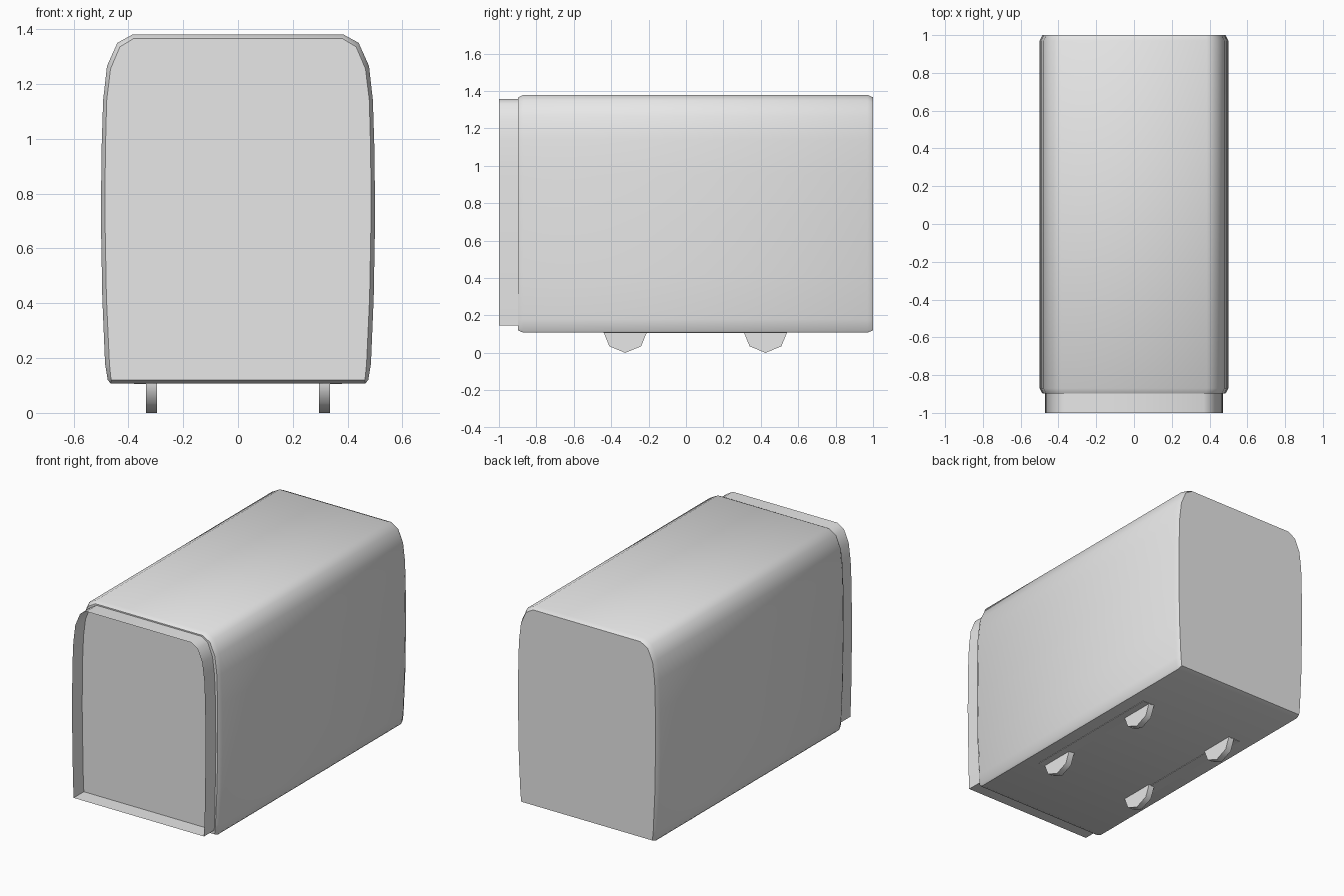
import bpy
import bmesh
from math import radians, pi
from mathutils import Matrix

cube = bpy.data.objects.get("Cube")
if cube:
    bpy.data.objects.remove(cube, do_unlink=True)

# One plain grey for everything
grey = bpy.data.materials.new("plain_grey")
grey.use_nodes = True
COLOUR = (0.8, 0.8, 0.8, 1)
grey.diffuse_color = COLOUR
grey.node_tree.nodes["Principled BSDF"].inputs["Base Color"].default_value = COLOUR

# Right half of each cross-section, from the floor up to the roof
BODY = [(0.465, 0.108), (0.475, 0.12), (0.485, 0.18), (0.495, 0.42), (0.5, 0.7),
        (0.498, 0.95), (0.492, 1.14), (0.478, 1.265), (0.44, 1.35), (0.385, 1.38)]
CAP = [(0.462, 0.12), (0.464, 0.13), (0.469, 0.18), (0.48, 0.42), (0.485, 0.7),
       (0.484, 0.95), (0.479, 1.14), (0.465, 1.255), (0.431, 1.335), (0.38, 1.366)]
GANGWAY = [(0.46, 0.145), (0.465, 0.27), (0.472, 0.7), (0.468, 1.0),
           (0.462, 1.14), (0.448, 1.25), (0.415, 1.33), (0.37, 1.358)]


def finish(name, bm, angle):
    bmesh.ops.recalc_face_normals(bm, faces=bm.faces)
    mesh = bpy.data.meshes.new(name)
    bm.to_mesh(mesh)
    bm.free()
    mesh.materials.append(grey)
    obj = bpy.data.objects.new(name, mesh)
    bpy.context.collection.objects.link(obj)
    bpy.ops.object.select_all(action='DESELECT')
    obj.select_set(True)
    bpy.context.view_layer.objects.active = obj
    bpy.ops.object.shade_smooth_by_angle(angle=radians(angle))
    return obj


def loft(name, sections, capped, angle=50):
    """Skin mirrored half profiles placed along y."""
    bm = bmesh.new()
    rings = []
    for half, y in sections:
        loop = half + [(-x, z) for x, z in reversed(half)]
        rings.append([bm.verts.new((x, y, z)) for x, z in loop])
    for a, b in zip(rings, rings[1:]):
        for i in range(len(a)):
            j = (i + 1) % len(a)
            bm.faces.new((a[i], a[j], b[j], b[i]))
    if capped:
        bm.faces.new(rings[0])
        bm.faces.new(rings[-1])
    return finish(name, bm, angle)


# Long car body with chamfered ends
loft("car_body", [(CAP, -0.897), (BODY, -0.87), (BODY, 0.97), (CAP, 1.0)], True)

# Open gangway sleeve at the front
loft("gangway_sleeve", [(GANGWAY, -1.0), (GANGWAY, -0.89)], False)

for side, label in ((1, "left"), (-1, "right")):
    # Thin rail under the floor
    bm = bmesh.new()
    bmesh.ops.create_cube(bm, size=1, matrix=Matrix.Translation((side * 0.345, 0.05, 0.113))
                          @ Matrix.Diagonal((0.07, 0.98, 0.016, 1)))
    finish(label + "_under_rail", bm, 30)

    # Eight-sided wheels half sunk into the floor
    for y, place in ((-0.325, "front"), (0.425, "rear")):
        bm = bmesh.new()
        bmesh.ops.create_cone(bm, cap_ends=True, segments=8, radius1=0.12, radius2=0.12,
                              depth=0.04, matrix=Matrix.Translation((side * 0.315, y, 0.12))
                              @ Matrix.Rotation(pi / 2, 4, 'Y'))
        finish(place + "_" + label + "_wheel", bm, 50)
